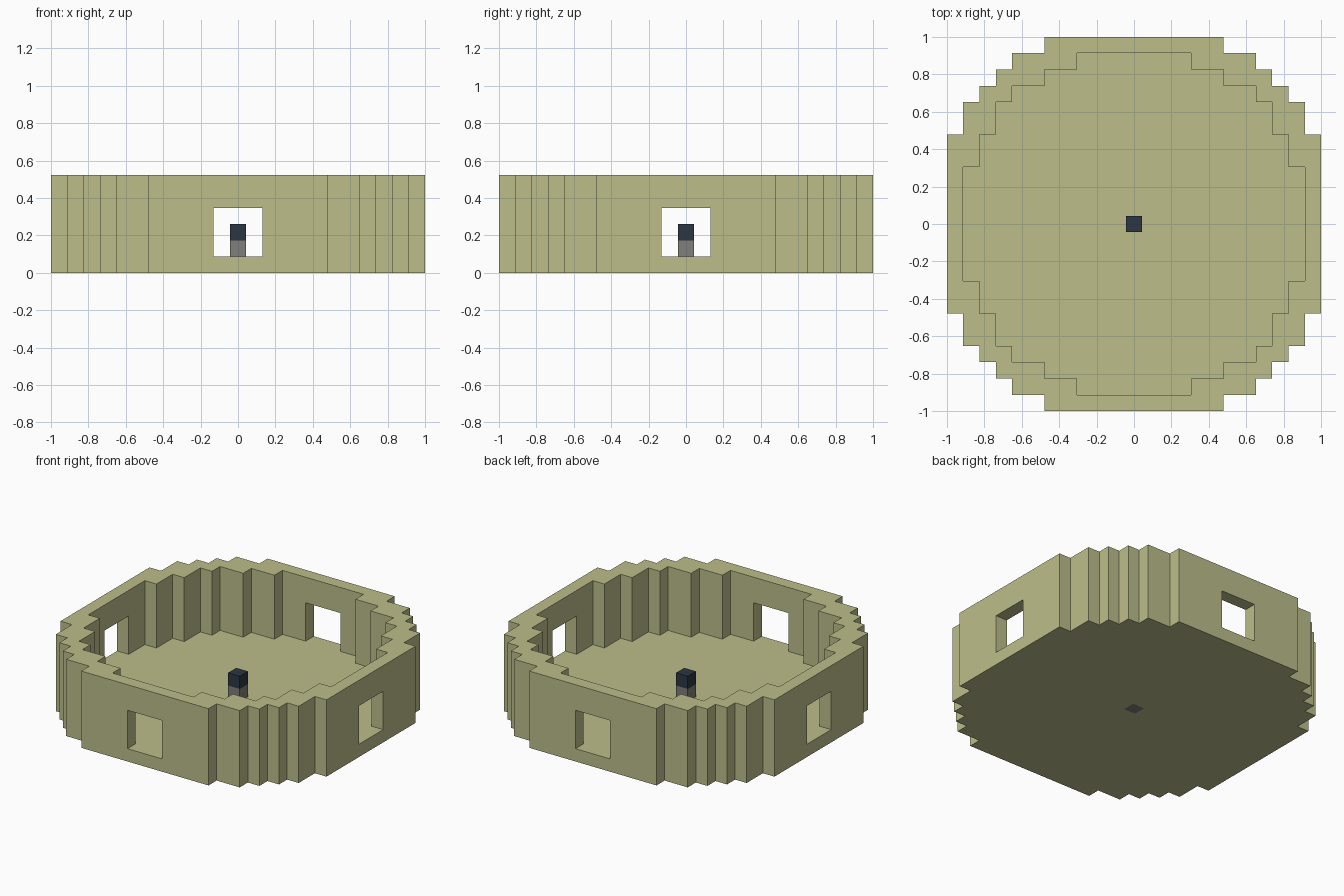
import bpy
import bmesh

U = 2 / 23  # one block

if "Cube" in bpy.data.objects:
    bpy.data.objects.remove(bpy.data.objects["Cube"])


def material(name, rgb):
    mat = bpy.data.materials.new(name)
    mat.use_nodes = True
    mat.diffuse_color = (*rgb, 1)
    mat.node_tree.nodes["Principled BSDF"].inputs["Base Color"].default_value = (*rgb, 1)
    return mat


def prism(name, outline, z0, z1, mat):
    """Extrude an outline, given in blocks, from z0 to z1."""
    bm = bmesh.new()
    base = bm.faces.new([bm.verts.new((x * U, y * U, z0 * U)) for x, y in outline])
    top = bmesh.ops.extrude_face_region(bm, geom=[base])["geom"]
    verts = [v for v in top if isinstance(v, bmesh.types.BMVert)]
    bmesh.ops.translate(bm, verts=verts, vec=(0, 0, (z1 - z0) * U))
    bmesh.ops.recalc_face_normals(bm, faces=bm.faces)
    mesh = bpy.data.meshes.new(name)
    bm.to_mesh(mesh)
    bm.free()
    mesh.materials.append(mat)
    obj = bpy.data.objects.new(name, mesh)
    bpy.context.collection.objects.link(obj)
    return obj


def rectangle(hx, hy):
    return [(hx, -hy), (hx, hy), (-hx, hy), (-hx, -hy)]


def stepped_circle(steps):
    """Turn the corner stairs of one quadrant around all four sides."""
    quarter = []
    for (x0, y0), (x1, y1) in zip(steps, steps[1:]):
        quarter += [(x0, y0), (x1, y0)]
    quarter.append(steps[-1])
    outline = []
    for turn in range(4):
        outline += quarter
        quarter = [(-y, x) for x, y in quarter]
    return outline


def cut(target, cutter):
    mod = target.modifiers.new(cutter.name, "BOOLEAN")
    mod.operation = "DIFFERENCE"
    mod.solver = "EXACT"
    mod.object = cutter
    cutter.hide_render = True
    cutter.hide_set(True)


stone = material("pale olive stone", (0.503, 0.515, 0.254))
grey = material("grey post", (0.216, 0.209, 0.188))
dark = material("dark slate", (0.025, 0.037, 0.054))

# Outer and inner stairs: each point is the outer corner of one step
outer = stepped_circle([(11.5, 5.5), (10.5, 7.5), (9.5, 8.5), (8.5, 9.5),
                        (7.5, 10.5), (5.5, 11.5)])
inner = stepped_circle([(10.5, 3.5), (9.5, 5.5), (8.5, 7.5), (7.5, 8.5),
                        (5.5, 9.5), (3.5, 10.5)])

# Round arena: floor and wall in one piece, open at the top
arena = prism("arena", outer, 0, 6, stone)
cut(arena, prism("interior_cutter", inner, 1, 7, stone))

# Four square openings, level with the floor
cut(arena, prism("side_openings_cutter", rectangle(12, 1.5), 1, 4, stone))
cut(arena, prism("front_back_openings_cutter", rectangle(1.5, 12), 1, 4, stone))

# Socket through the floor for the post
cut(arena, prism("post_socket_cutter", rectangle(0.5, 0.5), -1, 2, stone))

# Central post with its dark cap
prism("post", rectangle(0.5, 0.5), 0, 2, grey)
prism("post_cap", rectangle(0.5, 0.5), 2, 3, dark)
